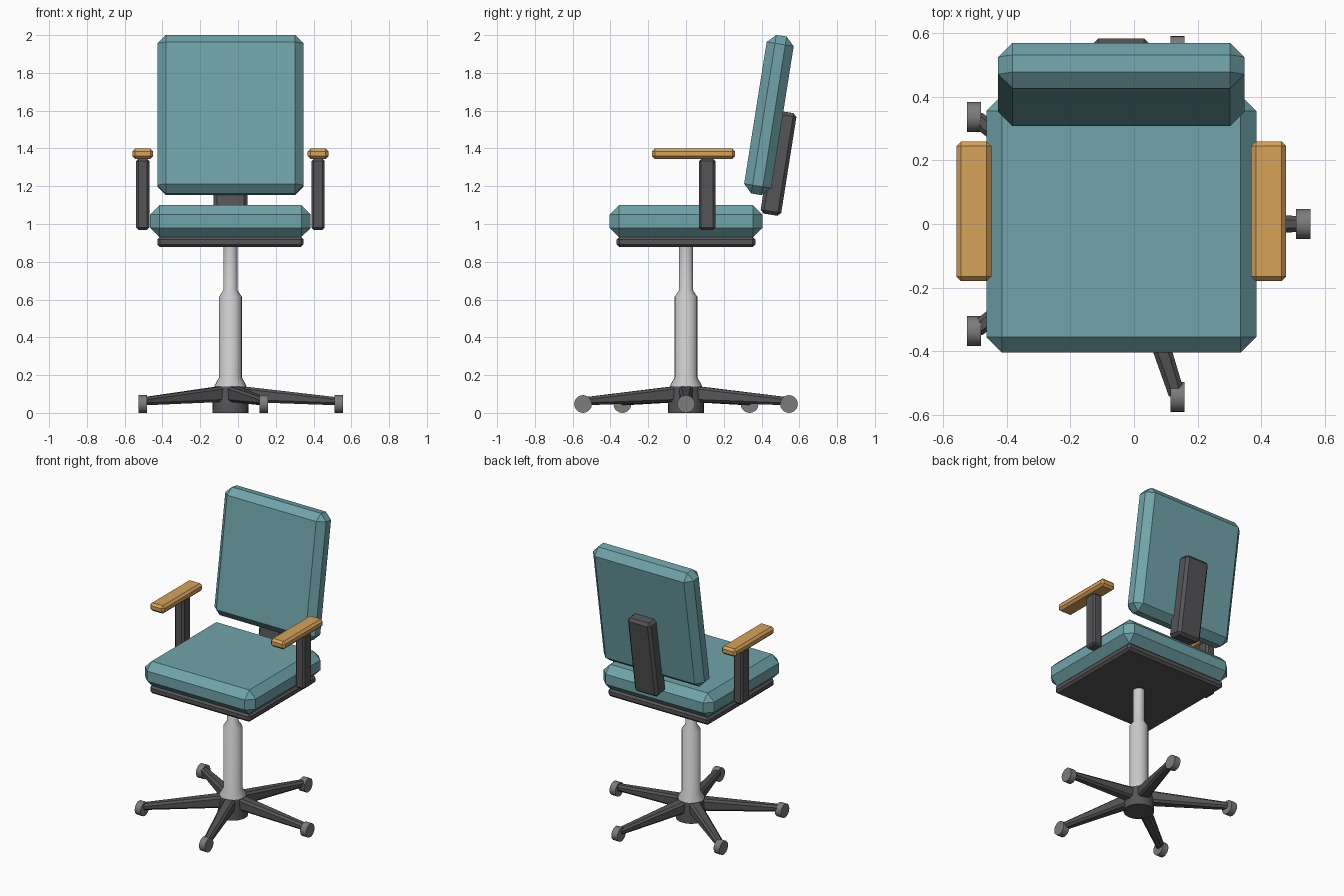
import bpy, bmesh
from math import radians, cos, sin, pi
from mathutils import Matrix, Vector

if "Cube" in bpy.data.objects:
    bpy.data.objects.remove(bpy.data.objects["Cube"])

CX = -0.04  # chair axis in x


def material(name, rgb):
    m = bpy.data.materials.new(name)
    m.diffuse_color = (*rgb, 1)
    m.use_nodes = True
    m.node_tree.nodes["Principled BSDF"].inputs["Base Color"].default_value = m.diffuse_color
    return m


TEAL = material("teal_fabric", (0.16, 0.37, 0.40))
WOOD = material("wood", (0.68, 0.36, 0.10))
DARK = material("dark_plastic", (0.09, 0.09, 0.095))
STEEL = material("light_metal", (0.60, 0.60, 0.63))
WHEEL = material("wheel_grey", (0.20, 0.20, 0.20))


def finish(name, bm, mat, loc=(0, 0, 0), rot=(0, 0, 0), smooth=False):
    bmesh.ops.recalc_face_normals(bm, faces=bm.faces)
    me = bpy.data.meshes.new(name)
    bm.to_mesh(me)
    bm.free()
    me.materials.append(mat)
    ob = bpy.data.objects.new(name, me)
    bpy.context.collection.objects.link(ob)
    ob.location, ob.rotation_euler = loc, rot
    if smooth:
        bpy.ops.object.select_all(action='DESELECT')
        ob.select_set(True)
        bpy.context.view_layer.objects.active = ob
        bpy.ops.object.shade_smooth_by_angle(angle=radians(35))
    return ob


def chamfer(bm, width):
    bmesh.ops.bevel(bm, geom=bm.edges[:], offset=width, segments=1,
                    affect='EDGES', profile=0.5)


def box(name, size, loc, bevel, mat, tilt=0):
    bm = bmesh.new()
    bmesh.ops.create_cube(bm, size=1)
    bmesh.ops.scale(bm, vec=size, verts=bm.verts)
    chamfer(bm, bevel)
    return finish(name, bm, mat, loc, (radians(tilt), 0, 0))


def lathe(name, profile, mat, sides=24):
    bm = bmesh.new()
    rings = [[bm.verts.new((r * cos(2 * pi * i / sides), r * sin(2 * pi * i / sides), z))
              for i in range(sides)] for r, z in profile]
    for a, b in zip(rings, rings[1:]):
        for i in range(sides):
            j = (i + 1) % sides
            bm.faces.new((a[i], a[j], b[j], b[i]))
    bm.faces.new(rings[0])
    bm.faces.new(rings[-1])
    return finish(name, bm, mat, (CX, 0, 0), smooth=True)


# seat and backrest
box("seat_cushion", (0.85, 0.81, 0.17), (CX, 0, 1.015), 0.05, TEAL)
box("seat_plate", (0.775, 0.735, 0.055), (CX, 0, 0.905), 0.015, DARK)
box("backrest", (0.775, 0.145, 0.85), (CX, 0.439, 1.577), 0.045, TEAL, -9)
box("back_support", (0.18, 0.11, 0.55), (CX, 0.49, 1.321), 0.018, DARK, -9)

# armrests
for side, s in (("left", -1), ("right", 1)):
    x = CX + s * 0.464
    box(side + "_arm_post", (0.07, 0.088, 0.375), (x, 0.112, 1.157), 0.012, DARK)
    box(side + "_arm_pad", (0.11, 0.44, 0.055), (x, 0.04, 1.372), 0.015, WOOD)

# gas column and hub
lathe("column", [(0.085, 0.13), (0.085, 0.143), (0.06, 0.188), (0.06, 0.615),
                 (0.037, 0.65), (0.037, 0.89)], STEEL)
lathe("hub", [(0.096, 0), (0.094, 0.06), (0.085, 0.14)], DARK)

# five tapered legs, each with a wheel
R = 0.573
for k in range(5):
    a = 2 * pi * k / 5
    bm = bmesh.new()
    bmesh.ops.create_cube(bm, size=1)
    for v in bm.verts:
        tip = v.co.x > 0
        half = 0.025 if tip else 0.04
        low, high = (0.04, 0.082) if tip else (0.06, 0.147)
        v.co = Vector((R if tip else 0.01, half if v.co.y > 0 else -half,
                       high if v.co.z > 0 else low))
    chamfer(bm, 0.013)
    finish(f"leg_{k + 1}", bm, DARK, (CX, 0, 0), (0, 0, a))

    bm = bmesh.new()
    bmesh.ops.create_cone(bm, cap_ends=True, segments=20, radius1=0.047, radius2=0.047,
                          depth=0.045, matrix=Matrix.Rotation(pi / 2, 4, 'Y'))
    finish(f"wheel_{k + 1}", bm, WHEEL, (CX + R * cos(a), R * sin(a), 0.047), smooth=True)
